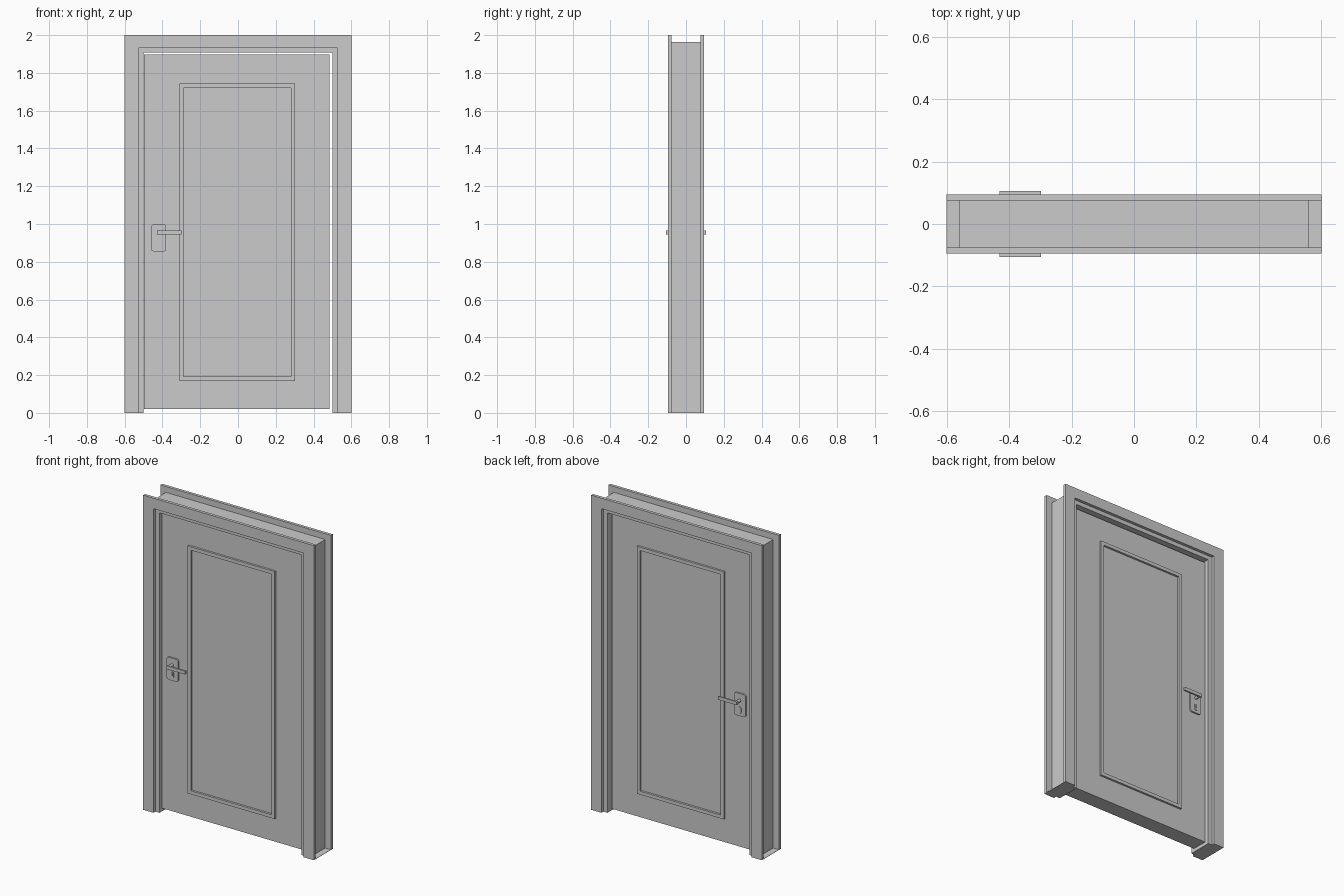
import bpy, bmesh, math
from mathutils import Matrix

if "Cube" in bpy.data.objects:
    bpy.data.objects.remove(bpy.data.objects["Cube"])


def finish(bm, name, mirror=False):
    bmesh.ops.recalc_face_normals(bm, faces=bm.faces)
    me = bpy.data.meshes.new(name)
    bm.to_mesh(me)
    bm.free()
    ob = bpy.data.objects.new(name, me)
    bpy.context.collection.objects.link(ob)
    if mirror:  # copy to the other face of the door
        m = ob.modifiers.new("Mirror", 'MIRROR')
        m.use_axis = (False, True, False)
        m.use_clip = False
        m.merge_threshold = 0.00001
    return ob


def box(bm, x0, x1, y0, y1, z0, z1):
    m = Matrix.Translation(((x0 + x1) / 2, (y0 + y1) / 2, (z0 + z1) / 2)) \
        @ Matrix.Diagonal((x1 - x0, y1 - y0, z1 - z0, 1))
    bmesh.ops.create_cube(bm, size=1, matrix=m)


def rounded_plate(bm, x0, x1, y0, y1, z0, z1, r, seg=5):
    # rounded rectangle outline in xz, extruded along y
    pts = []
    for cx, cz, a0 in ((x1 - r, z1 - r, 0), (x0 + r, z1 - r, 90),
                       (x0 + r, z0 + r, 180), (x1 - r, z0 + r, 270)):
        for i in range(seg + 1):
            a = math.radians(a0 + 90 * i / seg)
            pts.append((cx + r * math.cos(a), cz + r * math.sin(a)))
    rings = [[bm.verts.new((x, y, z)) for x, z in pts] for y in (y0, y1)]
    n = len(pts)
    for ring in rings:
        bm.faces.new(ring)
    for i in range(n):
        j = (i + 1) % n
        bm.faces.new((rings[0][i], rings[0][j], rings[1][j], rings[1][i]))


def sweep(bm, profile, stations, closed):
    # each station maps a profile point (u, y) to 3D, giving mitred corners
    rings = [[bm.verts.new(f(u, y)) for u, y in profile] for f in stations]
    n = len(profile)
    pairs = list(zip(rings, rings[1:])) + ([(rings[-1], rings[0])] if closed else [])
    for a, b in pairs:
        for i in range(n):
            j = (i + 1) % n
            bm.faces.new((a[i], a[j], b[j], b[i]))
    if not closed:
        bm.faces.new(rings[0])
        bm.faces.new(rings[-1])


# door frame: jamb with a casing lip on both faces
half = [(0.028, 0.095), (0.10, 0.095), (0.10, 0.076), (0.06, 0.076)]
profile = [(0, 0.076), (0.028, 0.076)] + half
profile += [(u, -y) for u, y in reversed(profile)]
HX, HZ, K = 0.5, 1.907, 0.93
bm = bmesh.new()
sweep(bm, profile, [
    lambda u, y: (-HX - u, y, 0),
    lambda u, y: (-HX - u, y, HZ + u * K),
    lambda u, y: (HX + u, y, HZ + u * K),
    lambda u, y: (HX + u, y, 0)], False)
finish(bm, "door_frame")

# thin sole plates closing the channel at the foot of the frame
bm = bmesh.new()
for s in (-1, 1):
    box(bm, *sorted((s * 0.56, s * 0.60)), -0.076, 0.076, 0, 0.002)
finish(bm, "frame_sole_plates")

# door leaf
bm = bmesh.new()
box(bm, -0.498, 0.485, -0.05, 0.05, 0.02, 1.897)
finish(bm, "door_leaf")

# raised rectangular moulding on both faces
X0, X1, Z0, Z1 = -0.31, 0.302, 0.17, 1.743
bar = [(0, -0.049), (0, -0.063), (0.022, -0.063), (0.022, -0.049)]
bm = bmesh.new()
sweep(bm, bar, [
    lambda u, y: (X0 + u, y, Z0 + u),
    lambda u, y: (X0 + u, y, Z1 - u),
    lambda u, y: (X1 - u, y, Z1 - u),
    lambda u, y: (X1 - u, y, Z0 + u)], True)
finish(bm, "panel_moulding", True)

# handle back plate
bm = bmesh.new()
rounded_plate(bm, -0.46, -0.38, -0.060, -0.049, 0.855, 0.998, 0.014)
finish(bm, "handle_plate", True)

# lever bar with round spindle
bm = bmesh.new()
box(bm, -0.43, -0.298, -0.105, -0.094, 0.944, 0.965)
bmesh.ops.create_cone(bm, cap_ends=True, segments=20, radius1=0.0095, radius2=0.0095,
                      depth=0.042, matrix=Matrix.Translation((-0.42, -0.076, 0.9545))
                      @ Matrix.Rotation(math.pi / 2, 4, 'X'))
finish(bm, "handle_lever", True)

# lock cylinder and key slot
bm = bmesh.new()
rounded_plate(bm, -0.431, -0.409, -0.064, -0.059, 0.872, 0.914, 0.0105)
finish(bm, "lock_cylinder", True)
bm = bmesh.new()
box(bm, -0.4225, -0.4175, -0.066, -0.063, 0.888, 0.908)
finish(bm, "key_slot", True)
